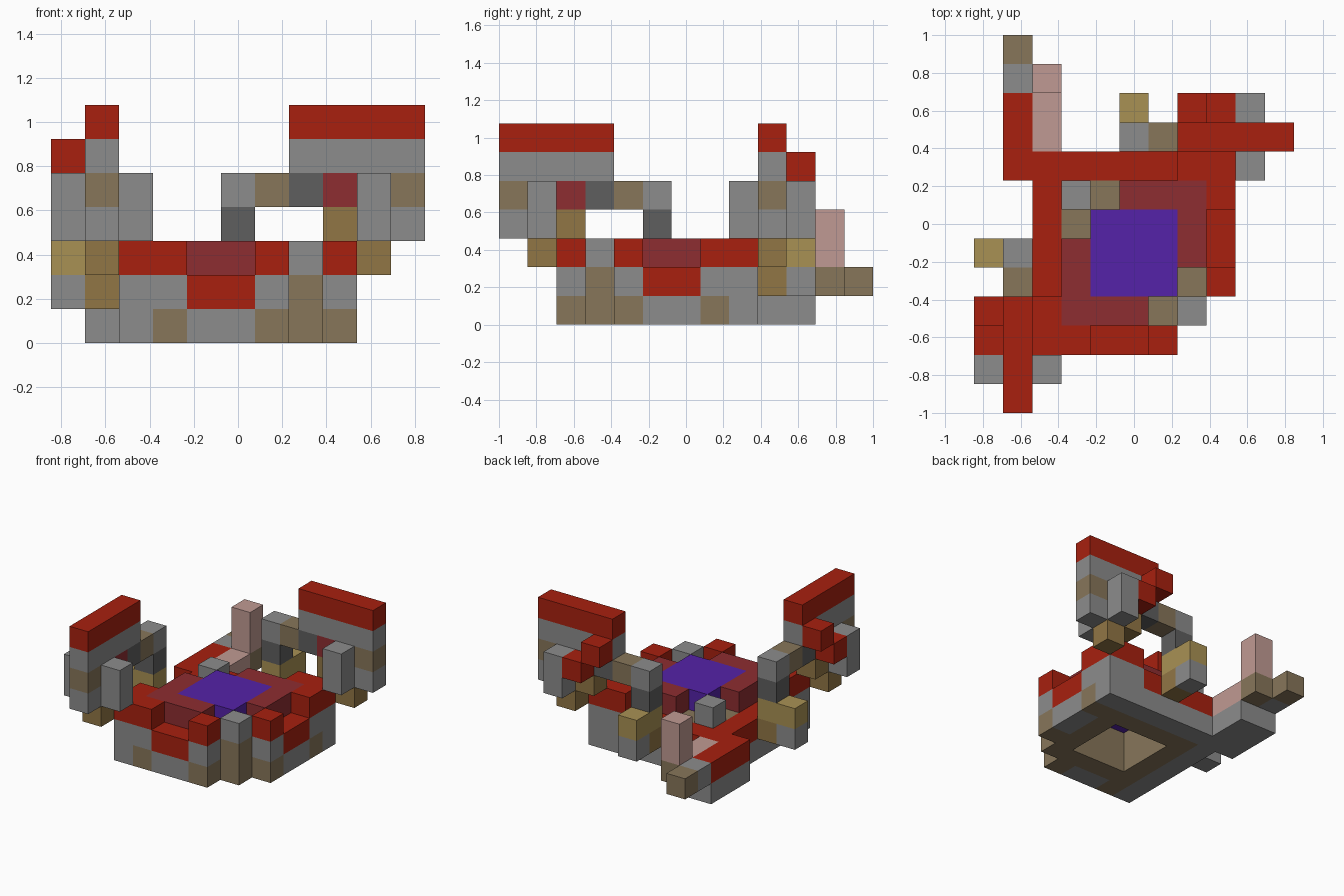
import bpy, bmesh
from mathutils import Vector

if "Cube" in bpy.data.objects:
    bpy.data.objects.remove(bpy.data.objects["Cube"], do_unlink=True)

UNIT = 2 / 13
WIDE, DEEP = 11, 13
PALETTE = {
    "red": "a8200f", "gray": "8c8c8c", "dark gray": "5e5e5e",
    "brown": "87765a", "ochre": "917645", "gold": "a99154",
    "maroon": "8d2d31", "purple": "5522a8", "pink": "c09a93",
}


def linear(code):
    values = [int(code[n:n + 2], 16) / 255 for n in (0, 2, 4)]
    return [v / 12.92 if v < 0.04 else ((v + 0.055) / 1.055) ** 2.4 for v in values] + [1]


materials = {}
for name, code in PALETTE.items():
    mat = bpy.data.materials.new(name)
    mat.use_nodes = True
    mat.diffuse_color = linear(code)
    bsdf = mat.node_tree.nodes["Principled BSDF"]
    bsdf.inputs["Base Color"].default_value = linear(code)
    bsdf.inputs["Roughness"].default_value = 0.9
    materials[name] = mat

cells = {}


def span(value):
    return range(value[0], value[1] + 1) if isinstance(value, tuple) else [value]


def block(part, color, x, y, z):
    """Fill a block of grid cells; each range is one index or (first, last)."""
    for i in span(x):
        for j in span(y):
            for k in span(z):
                cells[i, j, k] = (part, color)


def twin(part, color, x, y, z):
    """Fill a block and its copy mirrored across the diagonal."""
    block(part + "_left", color, x, y, z)
    flip = lambda v: tuple(10 - n for n in reversed(v)) if isinstance(v, tuple) else 10 - v
    block(part + "_right", color, flip(y), flip(x), z)


# Hollow core: brown walls, maroon shoulders and purple pool
block("core", "brown", (3, 7), (3, 7), (0, 1))
for i in range(4, 7):
    for j in range(4, 7):
        for k in (0, 1):
            del cells[i, j, k]
block("pool", "purple", (4, 6), (4, 6), 2)
twin("shoulder", "maroon", (3, 5), 3, 2)
twin("shoulder", "maroon", 3, (4, 5), 2)
for corner in ((7, 3), (3, 7)):
    block("corner_stones", "gray", *corner, 2)

# Stepped rim around the core
twin("rim", "gray", (2, 6), 2, 0)
twin("rim", "gray", 2, (2, 8), 0)
for i in (3, 6):
    twin("rim", "brown", i, 2, 0)
    twin("rim", "gray", i, 2, 1)
    twin("rim", "red", i, 2, 2)
twin("rim", "red", (4, 5), 2, 1)
twin("rim", "gray", 2, (2, 3), 1)
twin("rim", "red", 2, (2, 3), 2)
twin("rim", "red", 2, (4, 8), 1)

# Tall walls with capping course and buttresses
twin("wall", "red", (7, 10), 9, 6)
twin("wall", "gray", (7, 10), 9, 5)
twin("wall", "brown", 10, 9, 4)
twin("wall", "gray", 10, 9, 3)
twin("wall", "gray", 9, (8, 10), (3, 4))
twin("wall", "ochre", 9, 9, 2)
twin("wall", "maroon", 8, 9, 4)
twin("wall", "ochre", 8, 9, 3)
twin("wall", "red", 8, 10, 4)
twin("wall", "red", 7, 10, 5)

# Arches joining the walls to their pillars
twin("arch", "dark gray", 7, 9, 4)
twin("arch", "brown", 6, 9, 4)
twin("arch", "gray", 5, 9, 4)
twin("arch", "dark gray", 5, 9, 3)
twin("arch", "gold", 5, (9, 10), 2)
twin("arch", "ochre", 5, 9, 1)
twin("arch", "gray", 5, 10, 1)

# Rear arm with pink post
block("rear_arm", "gray", 1, (8, 10), 0)
block("rear_arm", "gray", 2, (9, 10), 0)
block("rear_arm", "red", 1, (8, 10), 1)
block("rear_arm", "pink", 2, (9, 10), 1)
block("rear_arm", "gray", 1, 11, 1)
block("rear_arm", "brown", 1, 12, 1)
block("rear_arm", "brown", 2, 11, 1)
block("rear_post", "pink", 2, 11, (2, 3))


def build(part):
    """Make one mesh from the exposed cell faces of a part."""
    bm = bmesh.new()
    slots = []
    for cell, (owner, color) in cells.items():
        if owner != part:
            continue
        if color not in slots:
            slots.append(color)
        for axis in range(3):
            for side in (0, 1):
                step = list(cell)
                step[axis] += 2 * side - 1
                if tuple(step) in cells:
                    continue
                ring = [(0, 0), (1, 0), (1, 1), (0, 1)]
                verts = []
                for u, v in ring if side else reversed(ring):
                    p = Vector(cell)
                    p[axis] += side
                    p[(axis + 1) % 3] += u
                    p[(axis + 2) % 3] += v
                    p -= Vector((WIDE / 2, DEEP / 2, 0))
                    verts.append(bm.verts.new(p * UNIT))
                bm.faces.new(verts).material_index = slots.index(color)
    bmesh.ops.remove_doubles(bm, verts=bm.verts, dist=UNIT / 100)
    bmesh.ops.dissolve_limit(bm, angle_limit=0.01, verts=bm.verts, edges=bm.edges,
                             delimit={"MATERIAL"})
    mesh = bpy.data.meshes.new(part)
    bm.to_mesh(mesh)
    bm.free()
    for color in slots:
        mesh.materials.append(materials[color])
    bpy.context.scene.collection.objects.link(bpy.data.objects.new(part, mesh))


for part in sorted({owner for owner, _ in cells.values()}):
    build(part)
